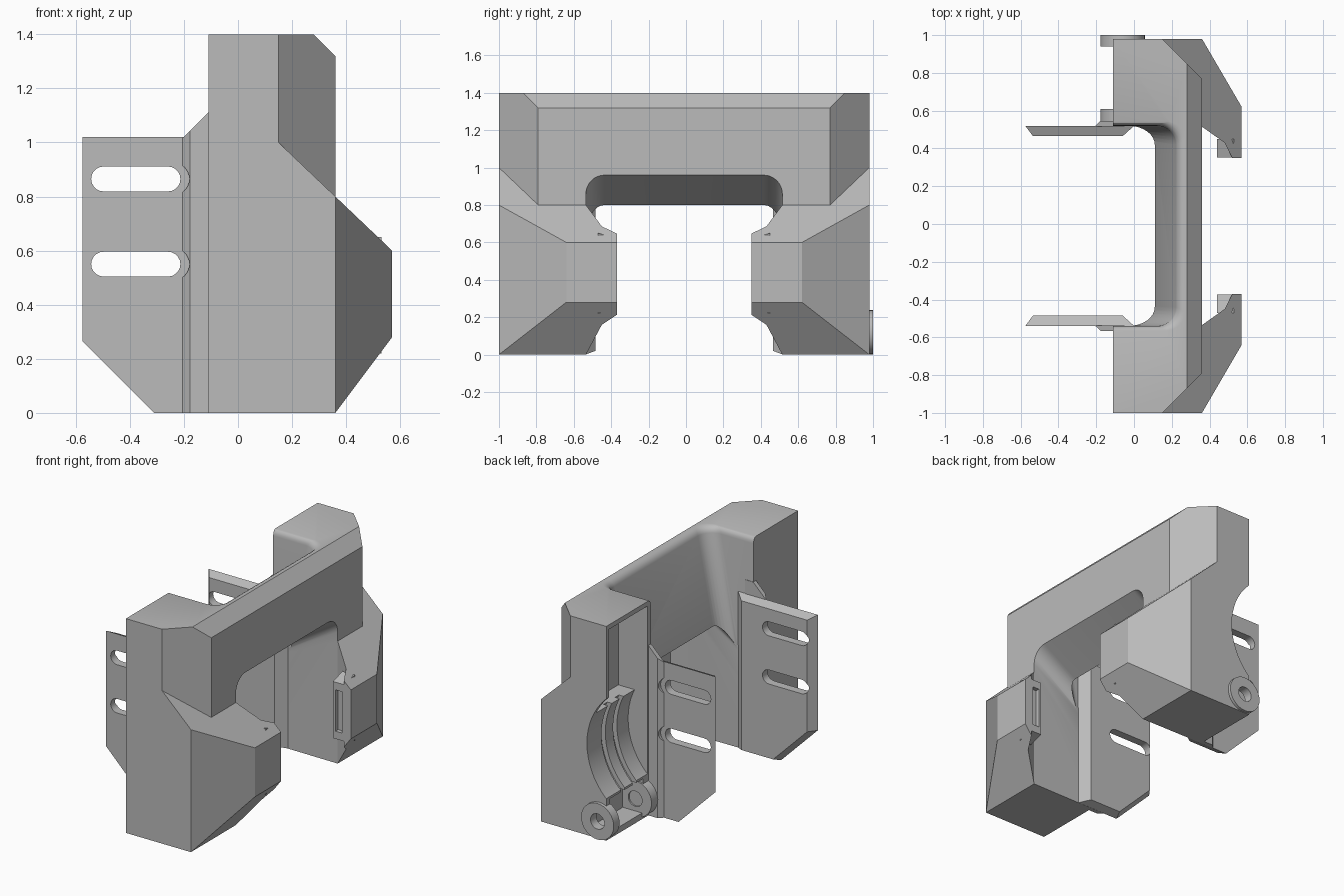
import bpy, bmesh
from math import sin, cos, pi, radians

cube = bpy.data.objects.get("Cube")
if cube:
    bpy.data.objects.remove(cube)

grey = bpy.data.materials.new("plain grey")
grey.use_nodes = True
colour = (0.5, 0.5, 0.5, 1)
grey.diffuse_color = colour
grey.node_tree.nodes["Principled BSDF"].inputs["Base Color"].default_value = colour
parts = []


def loft(name, rings, keep=True):
    """Closed solid through rings that all have the same point count."""
    bm = bmesh.new()
    loops = [[bm.verts.new(p) for p in ring] for ring in rings]
    n = len(loops[0])
    for a, b in zip(loops, loops[1:]):
        for i in range(n):
            j = (i + 1) % n
            bm.faces.new((a[i], a[j], b[j], b[i]))
    bm.faces.new(loops[0][::-1])
    bm.faces.new(loops[-1])
    bmesh.ops.recalc_face_normals(bm, faces=bm.faces)
    mesh = bpy.data.meshes.new(name)
    bm.to_mesh(mesh)
    bm.free()
    mesh.materials.append(grey)
    obj = bpy.data.objects.new(name, mesh)
    bpy.context.collection.objects.link(obj)
    if keep:
        parts.append(obj)
    return obj


def along_y(name, pts, y0, y1, pts_end=None, keep=True):
    return loft(name, [[(x, y0, z) for x, z in pts],
                       [(x, y1, z) for x, z in pts_end or pts]], keep)


def box(x0, x1, z0, z1):
    return [(x0, z0), (x1, z0), (x1, z1), (x0, z1)]


def circle(cx, cz, r, n=32):
    return [(cx + r * cos(2 * pi * i / n), cz + r * sin(2 * pi * i / n)) for i in range(n)]


def capsule(x0, x1, z, r, n=10):
    right = [(x1 - r + r * sin(pi * i / n), z - r * cos(pi * i / n)) for i in range(n + 1)]
    left = [(x0 + r - r * sin(pi * i / n), z + r * cos(pi * i / n)) for i in range(n + 1)]
    return right + left


def arch(base, end, w, r=0.1, n=8):
    """U outline with rounded corners, as (reach, y) pairs."""
    half = [(end - r + r * sin(pi / 2 * i / n), w - r + r * cos(pi / 2 * i / n))
            for i in range(n + 1)]
    half = [(base, w)] + half
    return half + [(a, -y) for a, y in reversed(half)]


def cut(obj, cutter):
    cutter.hide_render = True
    mod = obj.modifiers.new("cut", "BOOLEAN")
    mod.operation = "DIFFERENCE"
    mod.solver = "EXACT"
    mod.object = cutter
    bpy.context.view_layer.objects.active = obj
    bpy.ops.object.modifier_apply(modifier=mod.name)
    bpy.data.objects.remove(cutter)


# Main body: side profile swept across the full width
profile = [(-0.11, 0), (0.36, 0), (0.57, 0.28), (0.57, 0.6), (0.36, 0.8),
           (0.36, 1.32), (0.28, 1.4), (-0.11, 1.4)]
body = along_y("body", profile, -0.99, 0.99)

# Slanted outer corners, above and below the sloping shoulder
for s in (-1, 1):
    upper = [(0.05, 1.09), (0.361, 0.779), (0.361, 1.09)]
    cut(body, loft("cutter", [[(x, s * y, 0.8 + (0.36 - x) * 0.952) for x, y in upper],
                              [(x, s * y, 1.6) for x, y in upper]], False))
    lower = [(0.31, 1.076), (0.64, 0.51), (0.64, 1.076)]
    cut(body, loft("cutter", [[(x, s * y, z) for x, y in lower] for z in (-0.1, 0.9)], False))

# Leaning hollow behind the bar, with a rolled upper edge
levels = [(-0.1, 0), (1.36, 0), (1.375, 0.003), (1.389, 0.012), (1.397, 0.025),
          (1.4, 0.04), (1.5, 0.04)]
rings = []
for z, flare in levels:
    depth = 0.11 + (min(z, 1.4) - 0.8) * 0.2 + flare
    rings.append([(x, y, z) for x, y in arch(-0.5, depth, 0.53 + flare * 0.6)])
cut(body, loft("cutter", rings, False))

# Opening under the bar, narrowing between the two claws
rings = []
for x, w in [(-0.3, 0.53), (0.36, 0.525), (0.48, 0.44), (0.52, 0.36), (0.7, 0.36)]:
    top = 0.96 + 0.64 * (x - 0.36)
    rings.append([(x, y, z) for z, y in arch(-0.2, top, w)])
cut(body, loft("cutter", rings, False))

# Back pocket, round recess with two grooves, and space between the lugs
cut(body, along_y("cutter", box(-0.3, 0.1, 0.8, 1.37), 0.565, 0.96, keep=False))
cut(body, along_y("cutter", circle(-0.42, 0.6, 0.45, 64), 0.565, 1.1, keep=False))
for y in (0.68, 0.8):
    cut(body, along_y("cutter", circle(-0.42, 0.6, 0.48, 64), y, y + 0.04, keep=False))
cut(body, along_y("cutter", box(-0.3, 0.03, 0.04, 0.26), 0.61, 0.95, keep=False))

# Pivot lugs
for name, y0, y1 in (("outer_lug", 0.95, 1.01), ("inner_lug", 0.555, 0.62)):
    lug = along_y(name, circle(-0.06, 0.12, 0.118), y0, y1)
    cut(lug, along_y("cutter", circle(-0.06, 0.12, 0.05), y0 - 0.1, y1 + 0.1, keep=False))
cut(body, along_y("cutter", circle(-0.06, 0.12, 0.05), 0.9, 1.1, keep=False))

for s, side in ((-1, "front"), (1, "back")):
    # Slotted mounting plate
    outer = [(-0.31, 0), (0, 0), (0, 1.02), (-0.575, 1.02), (-0.575, 0.265)]
    inner = [(-0.29, 0.02), (-0.06, 0.02), (-0.06, 0.995), (-0.535, 0.995), (-0.535, 0.265)]
    plate = along_y(side + "_mounting_plate", outer, s * 0.529, s * 0.475, inner)

    # Web that joins the plate to the body
    def web_outline(x):
        return [(x, 0), (-0.05, 0), (-0.05, 1.11), (-0.11, 1.11), (x, 1.11 + (x + 0.11))]
    web = along_y(side + "_web", web_outline(-0.207), s * 0.527, s * 0.556, web_outline(-0.177))

    for z in (0.55, 0.865):
        slot = capsule(-0.543, -0.213, z, 0.046)
        cut(plate, along_y("cutter", slot, s * 0.4, s * 0.6, keep=False))
        cut(web, along_y("cutter", circle(-0.24, z, 0.06), s * 0.4, s * 0.7, keep=False))

    # Claw tip with a recessed slot
    tip = along_y(side + "_claw_tip", box(0.44, 0.53, 0.22, 0.65), s * 0.46, s * 0.362,
                  box(0.44, 0.52, 0.25, 0.62))
    cut(tip, along_y("cutter", box(0.458, 0.505, 0.3, 0.57), s * 0.34, s * 0.39, keep=False))

# Centre the parts and smooth only the rounded surfaces
bpy.ops.object.select_all(action="DESELECT")
for obj in parts:
    obj.location.y = -0.01
    obj.select_set(True)
bpy.context.view_layer.objects.active = body
bpy.ops.object.shade_smooth_by_angle(angle=radians(25))
